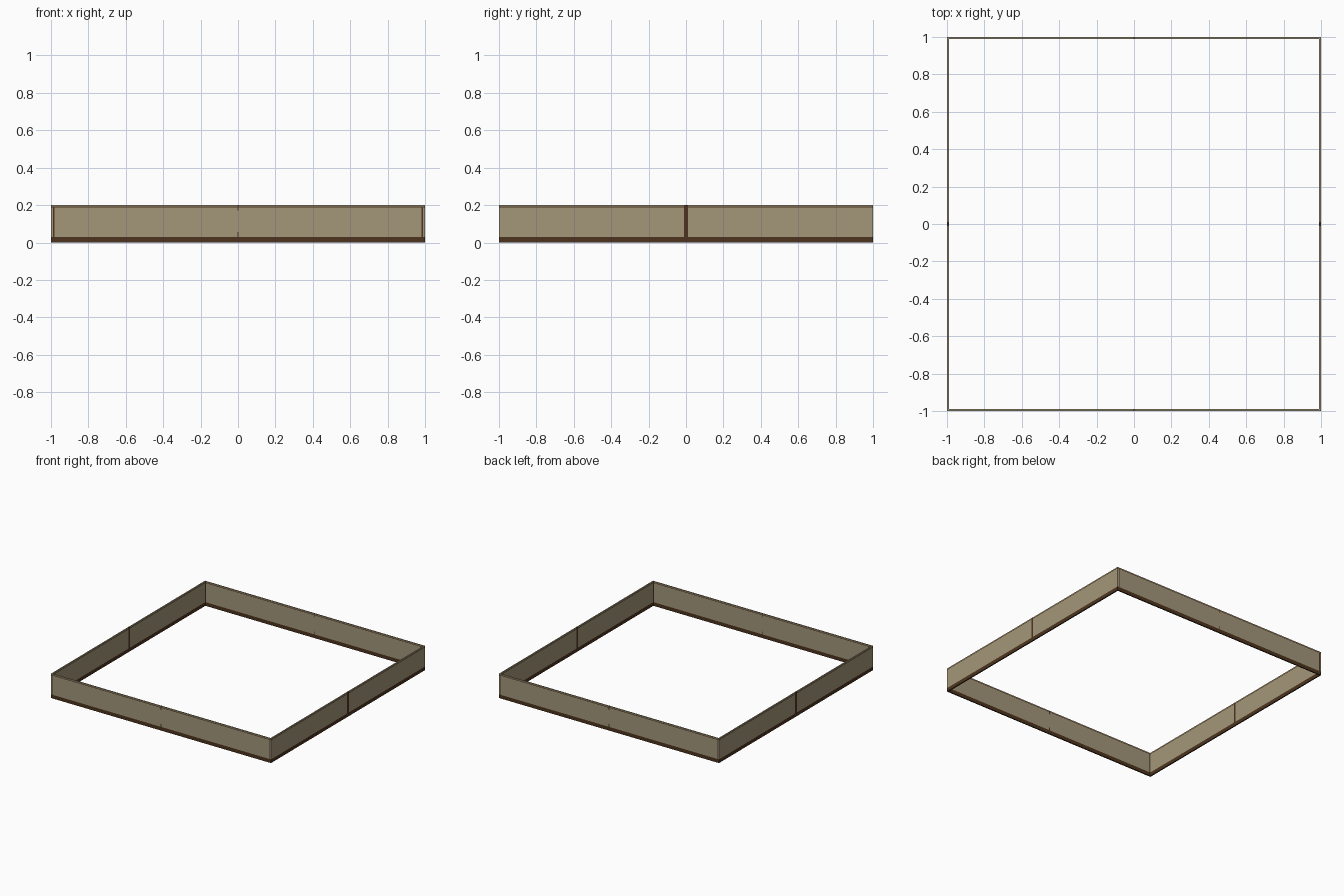
import bpy, bmesh
from mathutils import Vector

if "Cube" in bpy.data.objects:
    bpy.data.objects.remove(bpy.data.objects["Cube"])

T = 0.01    # wall thickness
H = 0.2     # wall height


def material(name, rgb):
    m = bpy.data.materials.new(name)
    m.diffuse_color = (*rgb, 1)
    m.use_nodes = True
    m.node_tree.nodes["Principled BSDF"].inputs["Base Color"].default_value = m.diffuse_color
    return m


TAN, BROWN = 0, 1
mats = [material("tan panel", (0.37, 0.31, 0.195)),
        material("dark brown trim", (0.075, 0.034, 0.013))]


def wall(name, lo, hi, axis, is_trim):
    """Thin wall, cut along trim lines and coloured by position."""
    bm = bmesh.new()
    bmesh.ops.create_cube(bm, size=1)
    lo, hi = Vector(lo), Vector(hi)
    for v in bm.verts:
        v.co = Vector([a + (b - a) * (c + 0.5) for a, b, c in zip(lo, hi, v.co)])
    along = Vector((1, 0, 0)) if axis == 0 else Vector((0, 1, 0))
    cuts = [(Vector((0, 0, 1)), z) for z in (0.03, 0.055, 0.17, 0.187, 0.192)]
    cuts += [(along, s * d) for s in (-1, 1) for d in (0.004, 0.01, 0.982, 0.988)]
    for n, d in cuts:
        bmesh.ops.bisect_plane(bm, geom=bm.verts[:] + bm.edges[:] + bm.faces[:],
                               plane_co=n * d, plane_no=n, dist=1e-5)
    for f in bm.faces:
        c = f.calc_center_median()
        f.material_index = BROWN if is_trim(abs(c[axis]), c.z) else TAN
    bmesh.ops.recalc_face_normals(bm, faces=bm.faces[:])
    me = bpy.data.meshes.new(name)
    bm.to_mesh(me)
    bm.free()
    for m in mats:
        me.materials.append(m)
    bpy.context.collection.objects.link(bpy.data.objects.new(name, me))


# base strip and thin line under the top edge, shared by every wall
def common(z):
    return z < 0.03 or 0.187 < z < 0.192


# front and back: end lines and short centre ticks
def long_trim(u, z):
    end_line = 0.982 < u < 0.988 and z < 0.19
    tick = u < 0.004 and (z < 0.055 or z > 0.17)
    return common(z) or end_line or tick


# sides: full centre batten
def side_trim(u, z):
    return common(z) or u < 0.01


for label, s in (("front", -1), ("back", 1)):
    ys = sorted((s, s * (1 - T)))
    wall(label + "_wall", (-1, ys[0], 0), (1, ys[1], H), 0, long_trim)
for label, s in (("left", -1), ("right", 1)):
    xs = sorted((s, s * (1 - T)))
    wall(label + "_wall", (xs[0], -1 + T, 0), (xs[1], 1 - T, H), 1, side_trim)
